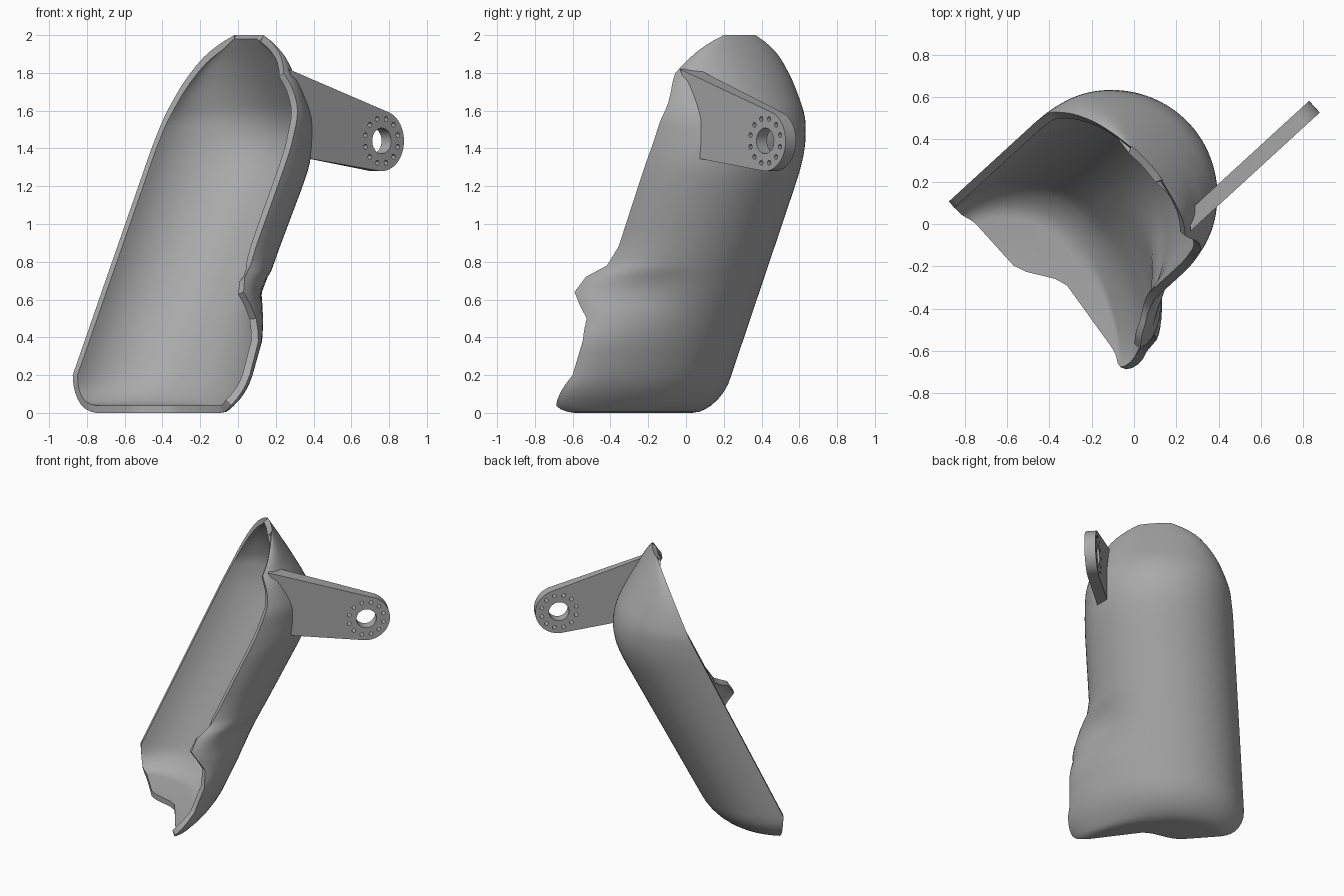
import bpy, bmesh, math

if "Cube" in bpy.data.objects:
    bpy.data.objects.remove(bpy.data.objects["Cube"])

TURN = math.radians(-47.5)   # local x runs across the scoop, local y runs to its back
MID = -0.17                  # centre line of the scoop across its width

grey = bpy.data.materials.new("plain_grey")
grey.diffuse_color = (0.40, 0.40, 0.40, 1)
grey.use_nodes = True
grey.node_tree.nodes["Principled BSDF"].inputs["Base Color"].default_value = grey.diffuse_color


def make(name, bm):
    me = bpy.data.meshes.new(name)
    bm.to_mesh(me)
    bm.free()
    ob = bpy.data.objects.new(name, me)
    bpy.context.collection.objects.link(ob)
    ob.rotation_euler.z = TURN
    me.materials.append(grey)
    return ob


def lerp(table, z):
    if z <= table[0][0]:
        return table[0][1]
    for (a, va), (b, vb) in zip(table, table[1:]):
        if z <= b:
            return va + (vb - va) * (z - a) / (b - a)
    return table[-1][1]


def smooth(table, z, r=0.035):
    return sum(lerp(table, z + r * k / 3) for k in range(-3, 4)) / 7


# Shell: horizontal U sections stacked along a leaning axis
HALF = [(1.40, 0.5), (1.55, 0.49), (1.65, 0.455), (1.75, 0.41), (1.85, 0.34),
        (1.92, 0.27), (1.97, 0.18), (2.0, 0.113)]
BACK = [(0, -0.17), (1.22, 0.452), (1.32, 0.495), (1.42, 0.515), (1.5, 0.513),
        (1.6, 0.485), (1.75, 0.40), (1.9, 0.31), (2.0, 0.247)]
LEFT = [(0, -0.55), (0.03, -0.565), (0.2, -0.573), (1.55, 0.063), (2.0, 0.235)]
RIGHT = [(0, -0.47), (0.03, -0.50), (0.2, -0.36), (0.38, -0.29), (0.5, -0.284),
         (0.64, -0.377), (0.72, -0.332), (0.78, -0.234), (0.88, -0.171),
         (1.42, 0.09), (1.62, 0.165), (1.70, 0.165), (1.8, 0.14), (1.86, 0.175),
         (2.0, 0.235)]
BULGE = [(0, 0.24), (0.2, 0.2), (0.4, 0.18), (0.5, 0.14), (0.64, 0.125),
         (0.72, 0.085), (0.78, 0.025), (0.88, 0)]
N = 22


def section(z):
    half = smooth(HALF, z) if z < 1.95 else lerp(HALF, z)
    back = smooth(BACK, z) if 0.1 < z < 1.95 else lerp(BACK, z)
    wl, wr = lerp(LEFT, z), lerp(RIGHT, z)
    centre = back - 0.5 if z < 1.3 else max(back - 0.5, min(wl, back - 0.012))
    if z > 1.3:                                   # ease into the dome
        t = min((z - 1.3) / 0.25, 1)
        centre = (back - 0.5) * (1 - t) + min(wl, back - 0.012) * t
    if z < 0.18:                                  # rounded foot
        f = 0.14 * (1 - math.sqrt(1 - (1 - z / 0.18) ** 2))
        half, back = half - f, back - f
    depth = back - centre

    def side(sign, edge):
        pts = []
        end = math.acos(max(0, min(1, (edge - centre) / depth)))
        reach = max(depth, back - edge)
        for i in range(N + 1):
            a = end * i / N
            u = MID + sign * half * math.sin(a)
            w = back - reach * (1 - math.cos(a))
            if sign > 0:                          # flared lower right wall
                t = max(0, min(1, 1 - (w - edge) / 0.42))
                u += lerp(BULGE, z) * t * t * (3 - 2 * t)
            pts.append((u, w, z))
        return pts

    return side(-1, wl)[::-1] + side(1, wr)[1:]


levels = [0, 0.006, 0.02, 0.04, 0.07, 0.11, 0.15, 0.2, 0.26, 0.32, 0.38, 0.44, 0.5,
          0.57, 0.64, 0.68, 0.72, 0.75, 0.78, 0.82, 0.88, 0.98, 1.08, 1.18]
levels += [1.24 + 0.04 * i for i in range(17)] + [1.91, 1.94, 1.965, 1.985, 2.0]
bm = bmesh.new()
rows = [[bm.verts.new(p) for p in section(z)] for z in levels]
for lo, hi in zip(rows, rows[1:]):
    for i in range(2 * N):
        bm.faces.new((lo[i], hi[i], hi[i + 1], lo[i + 1]))
# Floor with a stepped front edge
step = [(0.0, -0.43, 0), (-0.06, -0.45, 0), (-0.18, -0.53, 0), (-0.24, -0.553, 0)]
bm.faces.new(rows[0] + [bm.verts.new(p) for p in step])
shell = make("scoop_shell", bm)
mod = shell.modifiers.new("wall", "SOLIDIFY")
mod.thickness = 0.04
mod.offset = -1

# Bracket: plate with a rounded end
CW, CZ, R = 0.844, 1.44, 0.16
outline = [(0.335, 1.345), (0.325, 1.45), (0.30, 1.6), (0.25, 1.7), (0.175, 1.82)]
for i in range(25):
    a = math.radians(68 - (68 + 98) * i / 24)
    outline.append((CW + R * math.cos(a), CZ + R * math.sin(a)))
bm = bmesh.new()
outer = [bm.verts.new((0.205, w, z)) for w, z in outline]
inner = [bm.verts.new((0.13, w + (0.06 if i < 5 else 0), z))
         for i, (w, z) in enumerate(outline)]
bm.faces.new(outer)
bm.faces.new(inner[::-1])
n = len(outline)
for i in range(n):
    j = (i + 1) % n
    bm.faces.new((outer[j], outer[i], inner[i], inner[j]))
bmesh.ops.recalc_face_normals(bm, faces=bm.faces)
bracket = make("bracket_plate", bm)

# Cutter: central bore and ring of pin holes
bm = bmesh.new()


def drill(w, z, r, sides):
    rings = [[bm.verts.new((u, w + r * math.cos(k * math.tau / sides),
                            z + r * math.sin(k * math.tau / sides)))
              for k in range(sides)] for u in (0.05, 0.3)]
    bm.faces.new(rings[0])
    bm.faces.new(rings[1])
    for k in range(sides):
        m = (k + 1) % sides
        bm.faces.new((rings[0][k], rings[0][m], rings[1][m], rings[1][k]))


drill(CW, CZ, 0.068, 32)
for k in range(12):
    a = math.radians(15 + 30 * k)
    drill(CW + 0.12 * math.cos(a), CZ + 0.12 * math.sin(a), 0.013, 12)
bmesh.ops.recalc_face_normals(bm, faces=bm.faces)
cutter = make("hole_cutter", bm)
cutter.hide_render = True
cutter.hide_set(True)
cut = bracket.modifiers.new("holes", "BOOLEAN")
cut.operation = "DIFFERENCE"
cut.solver = "EXACT"
cut.object = cutter

# Smooth shading with sharp rims: apply the modifiers first
for ob in (shell, bracket):
    bpy.ops.object.select_all(action="DESELECT")
    ob.select_set(True)
    bpy.context.view_layer.objects.active = ob
    for m in list(ob.modifiers):
        bpy.ops.object.modifier_apply(modifier=m.name)
    bpy.ops.object.shade_smooth_by_angle(angle=math.radians(35))
